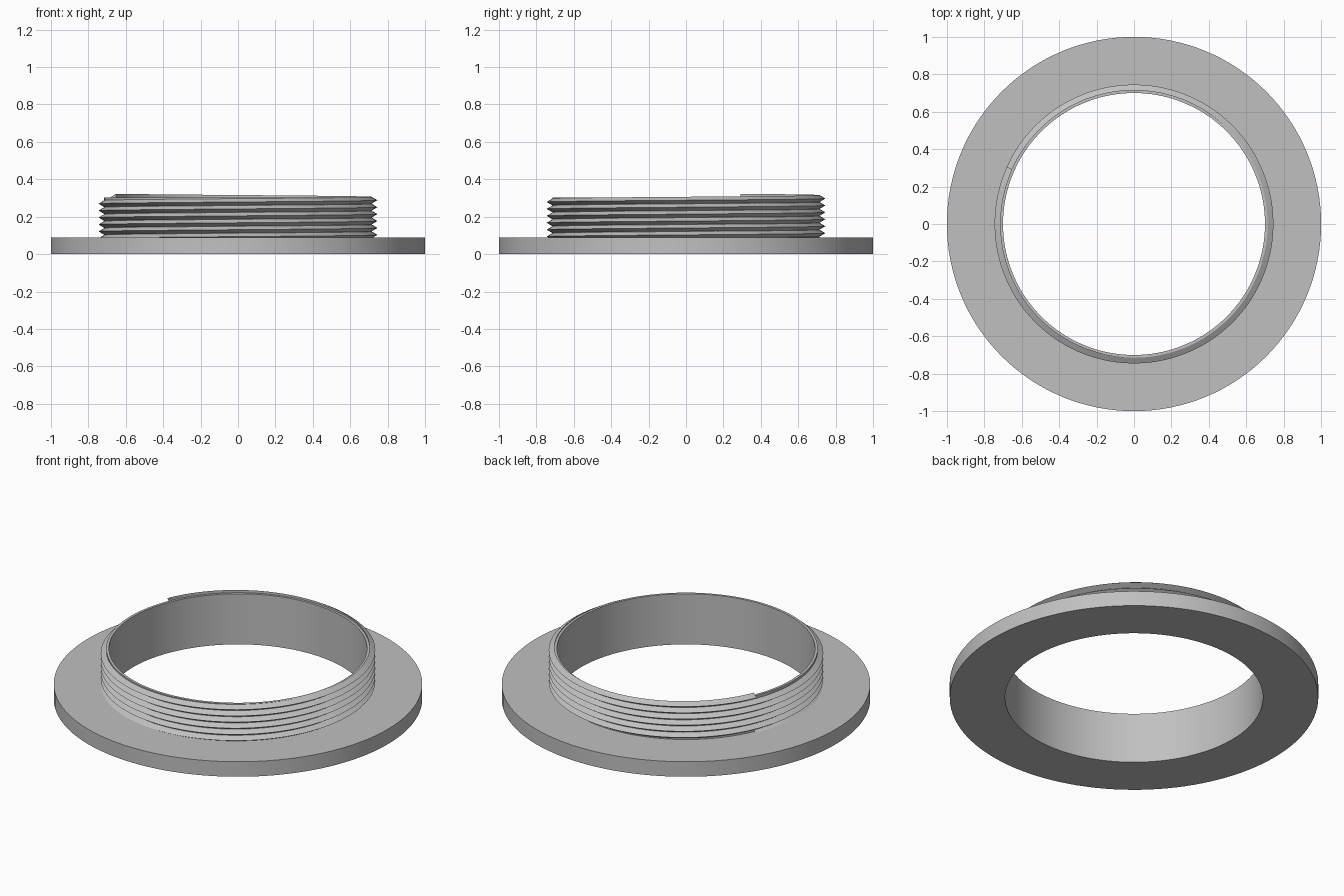
import bpy, bmesh
from math import cos, sin, pi, radians

cube = bpy.data.objects.get("Cube")
if cube:
    bpy.data.objects.remove(cube)

SEGMENTS = 128
PITCH = 0.037
TURNS = 6
ROOT, CREST = 0.714, 0.745
END_ANGLE = radians(156)
END_Z = 0.304

grey = bpy.data.materials.new("plain_grey")
grey.use_nodes = True
grey.diffuse_color = (0.53, 0.53, 0.53, 1)
grey.node_tree.nodes["Principled BSDF"].inputs["Base Color"].default_value = grey.diffuse_color


def sweep(name, profile, start, steps, rise=0.0, closed=True):
    """Turn a closed (radius, z) profile about the z axis, climbing by rise per step."""
    bm = bmesh.new()
    rings = []
    for i in range(steps if closed else steps + 1):
        a = start + 2 * pi * i / SEGMENTS
        rings.append([bm.verts.new((r * cos(a), r * sin(a), z + rise * i)) for r, z in profile])
    n = len(profile)
    for i in range(steps):
        near, far = rings[i], rings[(i + 1) % len(rings)]
        for j in range(n):
            k = (j + 1) % n
            bm.faces.new((near[j], far[j], far[k], near[k]))
    if not closed:
        bm.faces.new(rings[0])
        bm.faces.new(rings[-1])
    bmesh.ops.recalc_face_normals(bm, faces=bm.faces)
    mesh = bpy.data.meshes.new(name)
    bm.to_mesh(mesh)
    bm.free()
    mesh.materials.append(grey)
    obj = bpy.data.objects.new(name, mesh)
    bpy.context.collection.objects.link(obj)
    bpy.ops.object.select_all(action="DESELECT")
    obj.select_set(True)
    bpy.context.view_layer.objects.active = obj
    bpy.ops.object.shade_smooth_by_angle(angle=radians(30))
    return obj


# Flat flange with the thin-walled collar rising from its bore
sweep("flanged_collar",
      [(0.7, 0), (1, 0), (1, 0.09), (0.715, 0.09), (0.715, 0.303), (0.7, 0.303)],
      0, SEGMENTS)

# V-shaped helical thread, starting in the flange and running out past the rim
start_z = END_Z - PITCH * TURNS
sweep("screw_thread",
      [(ROOT, start_z - PITCH / 2), (CREST, start_z), (ROOT, start_z + PITCH / 2)],
      END_ANGLE, SEGMENTS * TURNS, PITCH / SEGMENTS, closed=False)
